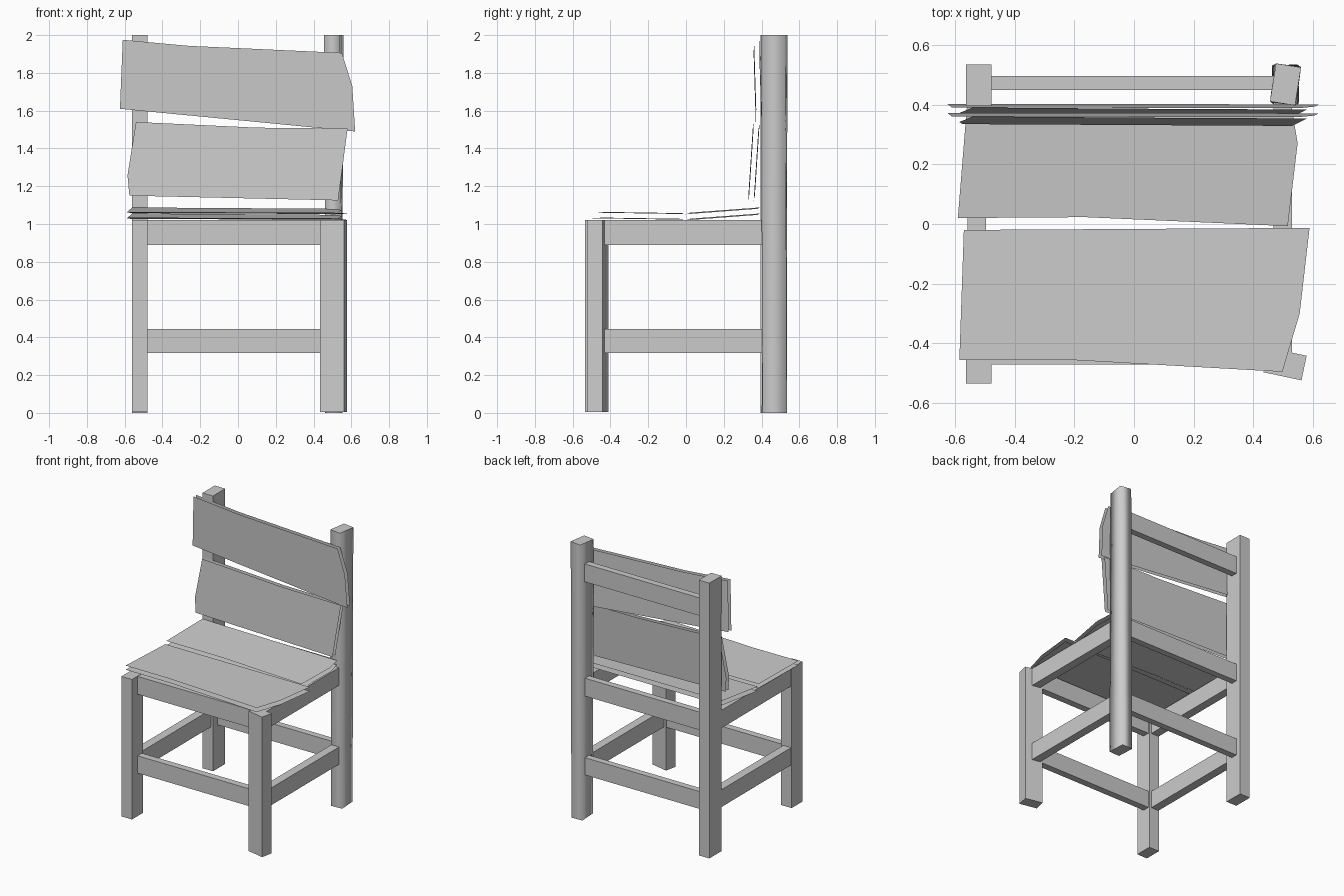
import bpy, bmesh
from math import radians, cos, sin

cube = bpy.data.objects.get("Cube")
if cube:
    bpy.data.objects.remove(cube, do_unlink=True)

grey = bpy.data.materials.new("plain grey")
grey.use_nodes = True
grey.diffuse_color = (0.6, 0.6, 0.6, 1)
grey.node_tree.nodes["Principled BSDF"].inputs["Base Color"].default_value = (0.6, 0.6, 0.6, 1)


def finish(name, bm):
    mesh = bpy.data.meshes.new(name)
    bm.to_mesh(mesh)
    bm.free()
    mesh.materials.append(grey)
    obj = bpy.data.objects.new(name, mesh)
    bpy.context.collection.objects.link(obj)
    return obj


def beam(name, x, y, z, turns=(0, 0), smooth=False):
    """Box between ranges, with its rings turned about the vertical axis."""
    bm = bmesh.new()
    cx, cy = sum(x) / 2, sum(y) / 2
    w, d = (x[1] - x[0]) / 2, (y[1] - y[0]) / 2
    rings = []
    for i, turn in enumerate(turns):
        c, s = cos(radians(turn)), sin(radians(turn))
        h = z[0] + (z[1] - z[0]) * i / (len(turns) - 1)
        rings.append([bm.verts.new((cx + c * a * w - s * b * d, cy + s * a * w + c * b * d, h))
                      for a, b in ((-1, -1), (1, -1), (1, 1), (-1, 1))])
    for low, high in zip(rings, rings[1:]):
        for i in range(4):
            j = (i + 1) % 4
            bm.faces.new((low[i], low[j], high[j], high[i])).smooth = smooth
    for cap in (rings[0][::-1], rings[-1]):
        for edge in bm.faces.new(cap).edges:
            edge.smooth = False
    return finish(name, bm)


def plank(name, outline, place, shift):
    """Two thin parallel sheets with the same ragged outline and open sides."""
    bm = bmesh.new()
    for back in (False, True):
        verts = []
        for u, v in outline:
            p = place(u, v)
            verts.append(bm.verts.new([a + b * back for a, b in zip(p, shift)]))
        bm.faces.new(verts[::-1] if back else verts)
    return finish(name, bm)


# Posts: the left pair is turned, the tall left one twisted
beam("front_right_leg", (-.562, -.478), (-.535, -.41), (.005, 1.022))
beam("front_left_leg", (.441, .571), (-.511, -.427), (.005, 1.022), (-12, -12))
beam("back_right_post", (-.562, -.478), (.395, .535), (0, 2))
beam("back_left_post", (.465, .55), (.403, .532), (0, 2), (3, 0, -3, -6, -9), True)

# Rails between the posts
for level, low, high in (("lower", .317, .443), ("seat", .89, 1.02)):
    beam(level + "_front_rail", (-.48, .45), (-.47, -.42), (low, high))
    beam(level + "_back_rail", (-.48, .48), (.449, .496), (low, high))
    beam(level + "_right_rail", (-.558, -.495), (-.42, .41), (low, high))
    beam(level + "_left_rail", (.468, .53), (-.44, .41), (low, high))
beam("top_back_rail", (-.48, .48), (.449, .496), (1.72, 1.85))

# Seat planks
plank("front_seat_plank",
      [(-.585, -.455), (-.215, -.455), (.497, -.495), (.555, -.3), (.588, -.013), (-.57, -.02)],
      lambda x, y: (x, y, 1.055 - .015 * y - .004 * x), (0, 0, -.03))
plank("rear_seat_plank",
      [(-.59, .02), (-.165, .023), (.515, -.007), (.548, .27), (.53, .38), (-.56, .39)],
      lambda x, y: (x, y, 1.055 + .075 * y - .006 * x), (0, 0, -.032))

# Back planks
plank("lower_back_plank",
      [(-.575, 1.15), (.53, 1.125), (.58, 1.505), (.1, 1.51), (-.54, 1.54), (-.585, 1.257)],
      lambda x, z: (x, .331 + .066 * (z - 1.13) - .004 * x, z), (0, .03, 0))
plank("upper_back_plank",
      [(-.625, 1.61), (.62, 1.49), (.605, 1.73), (.55, 1.906), (-.26, 1.943), (-.61, 1.975)],
      lambda x, z: (x, .373 - .032 * (z - 1.5) - .004 * x, z), (0, .03, 0))
